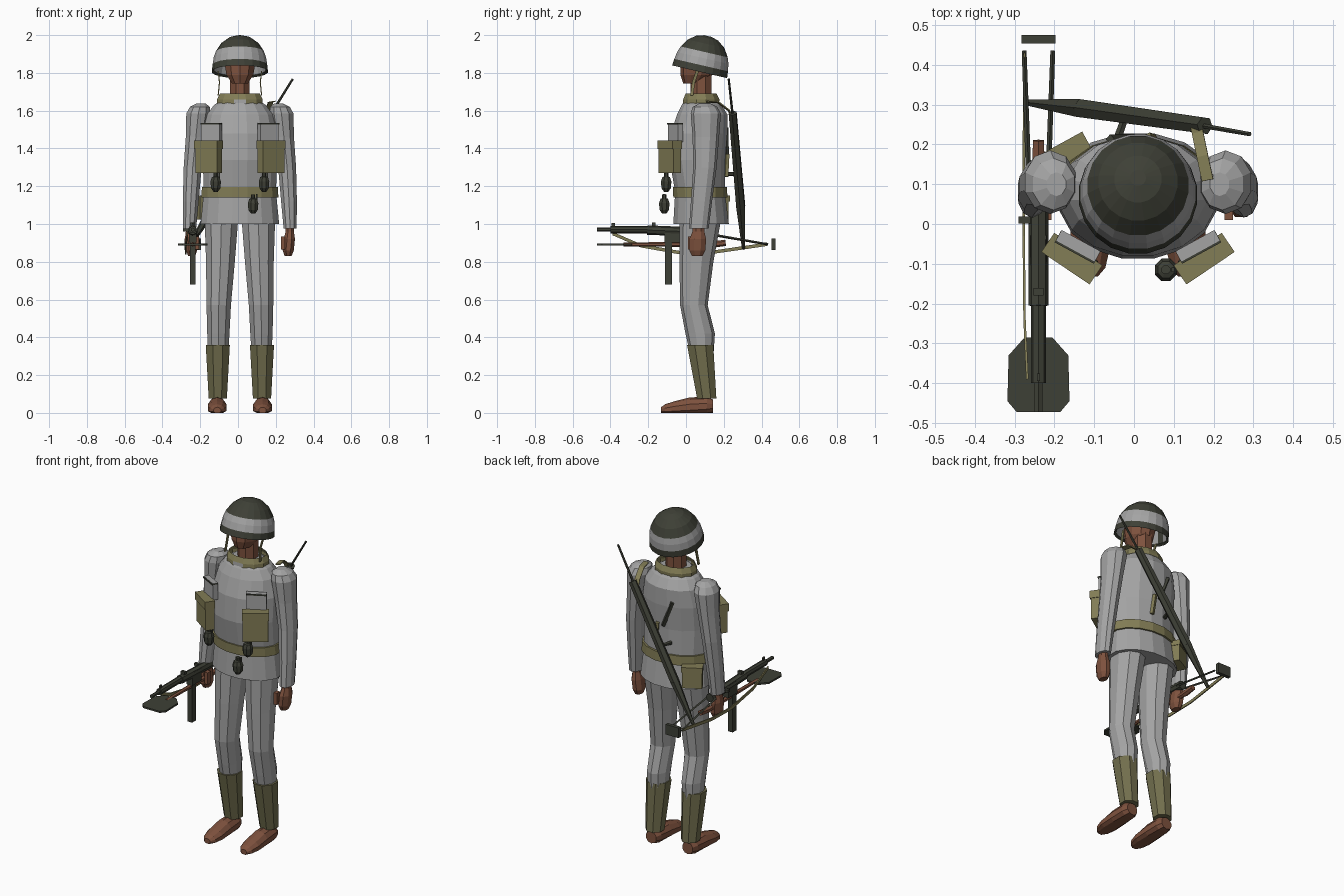
import bpy, bmesh, math
from mathutils import Vector, Matrix

if "Cube" in bpy.data.objects:
    bpy.data.objects.remove(bpy.data.objects["Cube"])

def mat(name, r, g, b):
    m = bpy.data.materials.new(name)
    m.diffuse_color = (r, g, b, 1)
    m.use_nodes = True
    m.node_tree.nodes["Principled BSDF"].inputs["Base Color"].default_value = m.diffuse_color
    return m

GREY = mat("grey cloth", .37, .37, .37)
TAN = mat("tan canvas", .225, .205, .092)
OLIVE = mat("olive canvas", .165, .155, .074)
DARK = mat("dark metal", .048, .051, .037)
BROWN = mat("brown skin and leather", .21, .084, .048)
CX = .01   # body mid-plane

def finish(name, bm, *mats):
    bmesh.ops.recalc_face_normals(bm, faces=bm.faces)
    me = bpy.data.meshes.new(name)
    bm.to_mesh(me)
    bm.free()
    for m in mats:
        me.materials.append(m)
    ob = bpy.data.objects.new(name, me)
    bpy.context.collection.objects.link(ob)
    return ob

def loft(name, secs, n, *mats, along="z", caps=True, rule=None):
    """Rings (t, centre a, centre b, radius a, radius b) stacked along z or y."""
    bm = bmesh.new()
    rings = []
    for t, a, b, ra, rb in secs:
        ring = []
        for i in range(n):
            w = 2 * math.pi * (i + .5) / n
            p, q = a + ra * math.cos(w), b + rb * math.sin(w)
            ring.append(bm.verts.new((p, q, t) if along == "z" else (p, t, max(0, q))))
        rings.append(ring)
    for r0, r1 in zip(rings, rings[1:]):
        for i in range(n):
            j = (i + 1) % n
            bm.faces.new((r0[i], r0[j], r1[j], r1[i]))
    if caps:
        bm.faces.new(rings[0])
        bm.faces.new(rings[-1])
    if rule:
        for f in bm.faces:
            f.material_index = rule(f.calc_center_median())
    return finish(name, bm, *mats)

def box(name, loc, size, m, rz=0):
    bm = bmesh.new()
    bmesh.ops.create_cube(bm, size=1, matrix=Matrix.Translation(loc) @ Matrix.Rotation(rz, 4, "Z")
                          @ Matrix.Diagonal((*size, 1)))
    return finish(name, bm, m)

def tube(name, p, q, r1, r2, n, m):
    p, q = Vector(p), Vector(q)
    d = q - p
    bm = bmesh.new()
    bmesh.ops.create_cone(bm, cap_ends=True, segments=n, radius1=r1, radius2=r2, depth=d.length,
                          matrix=Matrix.Translation((p + q) / 2) @ d.to_track_quat("Z", "Y").to_matrix().to_4x4())
    return finish(name, bm, m)

def strap(name, path, width, m, thick=.006):
    bm = bmesh.new()
    w = Vector(width) / 2
    rows = [(bm.verts.new(Vector(p) - w), bm.verts.new(Vector(p) + w)) for p in path]
    for a, b in zip(rows, rows[1:]):
        bm.faces.new((a[0], a[1], b[1], b[0]))
    ob = finish(name, bm, m)
    s = ob.modifiers.new("thickness", "SOLIDIFY")
    s.thickness, s.offset = thick, 0
    return ob

def span(z, rx, y0, y1):
    return (z, CX, (y0 + y1) / 2, rx, (y1 - y0) / 2)

# Jacket, belt and collar
loft("jacket", [span(1.0, .212, -.07, .23), span(1.17, .195, -.06, .208), span(1.34, .2, -.09, .21),
                span(1.48, .2, -.082, .222), span(1.58, .178, -.05, .222), span(1.63, .14, -.025, .19),
                span(1.665, .085, 0, .155)], 16, GREY)
loft("belt", [span(1.14, .208, -.07, .222), span(1.195, .205, -.072, .22)], 16, TAN)
loft("collar", [span(1.63, .125, -.02, .178), span(1.66, .125, -.018, .18), span(1.69, .11, -.005, .165)],
     12, TAN, GREY, caps=False, rule=lambda c: int(c.y < -.01 and abs(c.x - CX) < .04))

# Neck and head
loft("neck", [span(1.6, .056, .02, .14), span(1.82, .056, .02, .14)], 8, BROWN)
loft("head", [span(1.745, .045, -.015, .09), span(1.79, .075, -.03, .14), span(1.86, .087, -.03, .155),
              span(1.92, .08, -.02, .15)], 10, BROWN)

# Helmet: turned shell with a painted grey band, tipped down at the back
helmet = loft("helmet", [(t, 0, 0, r, r * 1.01) for r, t in
              [(.05, .15), (.115, .11), (.138, .01), (.15, 0), (.146, .036), (.14, .075), (.128, .108),
               (.1, .152), (.06, .182), (.02, .194)]], 20, DARK, GREY,
              rule=lambda c: int(.036 < c.z < .108 and c.xy.length > .125))
helmet.location = (CX, .072, 1.806)
helmet.rotation_euler.x = math.radians(-13)

for s, side in ((-1, "right"), (1, "left")):
    X = lambda v: CX + s * v
    # Arms and fists
    loft(side + "_sleeve", [(z, X(x), y, rx, ry) for z, x, y, rx, ry in
         [(.975, .266, .068, .036, .052), (1.12, .26, .082, .044, .056), (1.3, .25, .1, .05, .062),
          (1.46, .233, .105, .056, .07), (1.585, .22, .105, .067, .08), (1.62, .212, .1, .055, .065),
          (1.638, .205, .1, .025, .03)]], 10, GREY)
    loft(side + "_hand", [(z, X(x), y, rx, ry) for z, x, y, rx, ry in
         [(.83, .255, .06, .02, .03), (.86, .256, .06, .032, .046), (.92, .262, .062, .032, .048),
          (.96, .264, .066, .024, .034), (1.0, .264, .068, .024, .034)]], 8, BROWN)
    box(side + "_thumb", (X(.228), .025, .9), (.022, .03, .07), BROWN)
    # Trousers, gaiters and shoes
    loft(side + "_trouser", [(z, X(x), y, rx, ry) for z, x, y, rx, ry in
         [(.3, .115, .085, .055, .06), (.42, .114, .075, .062, .078), (.57, .112, .042, .068, .073),
          (.8, .103, .055, .08, .09), (1.02, .098, .075, .093, .11)]], 10, GREY)
    loft(side + "_gaiter", [(.075, X(.117), .11, .052, .055), (.36, X(.117), .075, .069, .075)], 8, OLIVE)
    loft(side + "_shoe", [(y, X(.12), z, rx, rz) for y, z, rx, rz in
         [(.142, .035, .035, .036), (.11, .035, .048, .05), (.02, .03, .052, .052), (-.06, .022, .052, .04),
          (-.11, .016, .04, .03), (-.132, .013, .02, .017)]], 10, BROWN, along="y")
    # Chest pouch, pocket and hanging grenade
    a = s * math.radians(34)
    box(side + "_pouch", (X(.165), -.085, 1.345), (.138, .05, .15), TAN, a)
    box(side + "_pouch_flap", (X(.166), -.087, 1.42), (.146, .058, .045), TAN, a)
    box(side + "_pocket", (X(.15), -.055, 1.485), (.11, .03, .1), GREY, s * .5)
    box(side + "_pocket_trim", (X(.152), -.058, 1.53), (.112, .034, .007), DARK, s * .5)
    # Chin strap
    strap(side + "_chin_strap", [(X(.115), .06, 1.81), (X(.108), .04, 1.75), (X(.115), .03, 1.68)],
          (0, .016, 0), TAN)

# Grenades
for i, (x, y, z) in enumerate([(-.118, -.105, 1.22), (.138, -.105, 1.22), (.08, -.115, 1.105)]):
    loft(f"grenade_{i + 1}", [(z + d, x, y, r, r) for d, r in
         [(-.05, .012), (-.03, .027), (.005, .03), (.028, .022), (.032, .012), (.05, .012)]], 8, DARK)
    box(f"grenade_lever_{i + 1}", (x + .018, y, z + .03), (.008, .012, .045), DARK)

# Hip pouch at the back and small bits of gear on the back
box("hip_pouch", (-.165, .175, 1.085), (.11, .055, .12), TAN, .5)
box("hip_pouch_flap", (-.166, .177, 1.135), (.116, .062, .03), TAN, .5)
tube("back_blade", (0, .215, 1.36), (-.06, .213, 1.51), .012, .012, 4, DARK)
tube("back_strap_end", (.05, .212, 1.25), (.035, .218, 1.37), .013, .013, 4, TAN)

# Slung rifle across the back
tube("rifle_muzzle", (.29, .226, 1.768), (.17, .247, 1.575), .006, .007, 6, DARK)
tube("rifle_body", (.178, .247, 1.588), (-.13, .29, 1.09), .023, .026, 6, DARK)
tube("rifle_tail", (-.13, .29, 1.09), (-.265, .305, .868), .026, .009, 6, DARK)
tube("rifle_bolt", (-.02, .275, 1.265), (-.045, .205, 1.265), .01, .012, 6, DARK)
strap("rifle_strap", [(.155, .25, 1.55), (.16, .228, 1.6), (.172, .17, 1.645), (.185, .11, 1.648)],
      (.028, .006, .004), TAN)

# Submachine gun in the right hand
G = -.24
tube("gun_barrel", (G, -.472, .97), (G, -.38, .97), .011, .011, 6, DARK)
tube("gun_jacket", (G, -.4, .97), (G, -.2, .97), .019, .019, 8, DARK)
tube("gun_receiver", (G, -.205, .968), (G, .12, .955), .025, .025, 8, DARK)
box("gun_magazine_well", (G, -.072, .94), (.04, .085, .075), DARK)
box("gun_magazine", (G, -.092, .8), (.03, .036, .24), DARK)
box("gun_front_sight", (G, -.385, .993), (.008, .018, .025), DARK)
box("gun_rear_sight", (G, -.17, .998), (.025, .018, .018), DARK)
box("gun_bolt_handle", (-.275, .01, .968), (.03, .018, .016), DARK)
for s in (-1, 1):
    tube(f"gun_stock_rod_{s + 2}", (G + s * .024, .1, .95), (G + s * .036, .435, .892), .007, .006, 4, DARK)
box("gun_butt_plate", (G, .464, .893), (.086, .021, .06), DARK)
strap("gun_sling", [(-.268, -.39, .95), (-.275, -.24, .885), (-.277, -.03, .848), (-.277, .15, .852),
                    (-.276, .31, .875), (-.275, .43, .893)], (0, 0, .018), TAN)

# Digging spade held with the gun
bm = bmesh.new()
outline = [(.055, -.472), (.078, -.445), (.075, -.33), (.035, -.285)]
pts = [(G + x, y) for x, y in outline] + [(G - x, y) for x, y in reversed(outline)]
face = bm.faces.new([bm.verts.new((x, y, .887)) for x, y in pts])
top = bmesh.ops.extrude_face_region(bm, geom=[face])["geom"]
bmesh.ops.translate(bm, vec=(0, 0, .01), verts=[v for v in top if isinstance(v, bmesh.types.BMVert)])
finish("spade_blade", bm, DARK)
tube("spade_handle", (G, -.33, .892), (G, .15, .892), .01, .015, 6, BROWN)
tube("spade_grip", (G, .14, .892), (G, .21, .9), .018, .016, 6, BROWN)
